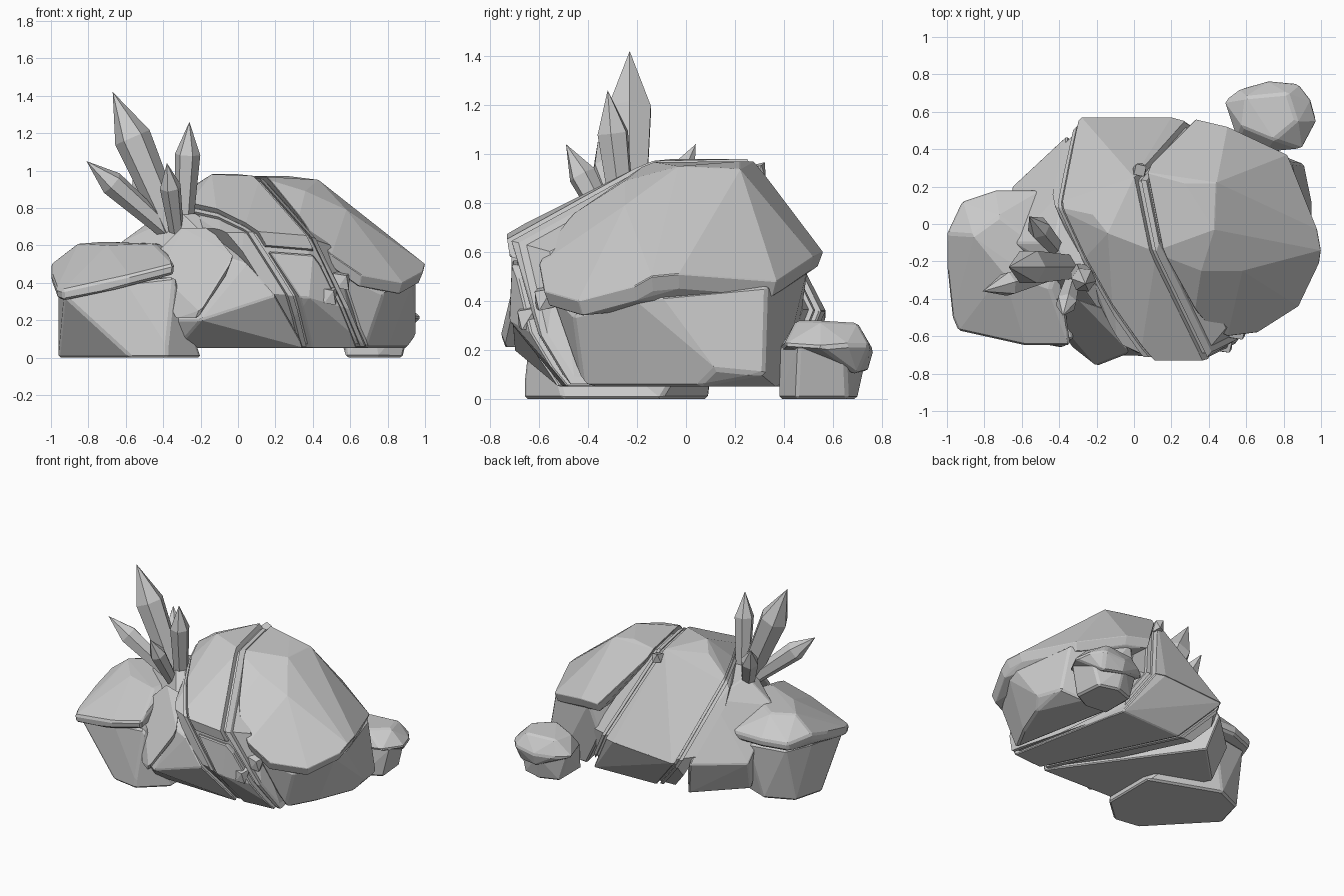
import bpy, bmesh
from mathutils import Vector

# Crack planes (normal, distance) that split the big boulder into three slabs
RIGHT = (Vector((0.87, 0.17, 0.46)), 0.53)
LEFT = (Vector((0.78, 0.38, 0.50)), 0.12)
CENTER = Vector((0.05, 0, 0.45))


def hull(bm):
    res = bmesh.ops.convex_hull(bm, input=bm.verts[:])
    junk = [g for g in res["geom_interior"] + res["geom_unused"] if isinstance(g, bmesh.types.BMVert)]
    bmesh.ops.delete(bm, geom=list(set(junk)), context='VERTS')


def rock(name, points, cuts=(), scale=1.0, bevel=0.012):
    """Convex rock from a few corner points, trimmed by (plane, offset, side) cuts."""
    bm = bmesh.new()
    for p in points:
        bm.verts.new(CENTER + (Vector(p) - CENTER) * scale)
    hull(bm)
    for (n, d), off, side in cuts:
        co = n * ((d + off) / n.length_squared)
        bmesh.ops.bisect_plane(bm, geom=bm.verts[:] + bm.edges[:] + bm.faces[:], dist=1e-5,
                               plane_co=co, plane_no=n * side, clear_inner=True)
        hull(bm)
    bmesh.ops.dissolve_limit(bm, angle_limit=0.09, verts=bm.verts[:], edges=bm.edges[:])
    bmesh.ops.recalc_face_normals(bm, faces=bm.faces[:])
    me = bpy.data.meshes.new(name)
    bm.to_mesh(me)
    bm.free()
    ob = bpy.data.objects.new(name, me)
    bpy.context.collection.objects.link(ob)
    if bevel:
        m = ob.modifiers.new("chipped_edges", 'BEVEL')
        m.width, m.segments, m.limit_method, m.angle_limit = bevel, 1, 'ANGLE', 0.5
    return ob


def lip(points, center, drop=0.07, inset=0.96):
    """Overhanging rim: the points plus a lowered, slightly pulled-in copy."""
    cx, cy = center
    return points + [(cx + (x - cx) * inset, cy + (y - cy) * inset, z - drop) for x, y, z in points]


# Right slab: overhanging shell and inset foot
right_of = [(RIGHT, 0.025, 1)]
rock("right_slab_shell", lip(
    [(0.98, -0.03, 0.51), (1.0, -0.14, 0.5), (0.99, -0.21, 0.46), (0.88, -0.44, 0.4), (0.66, -0.58, 0.44),
     (0.5, -0.6, 0.55), (0.82, 0.37, 0.48), (0.5, 0.52, 0.58), (0.33, 0.56, 0.6)], (0.4, 0), 0.06) +
    [(0.1, -0.15, 0.97), (0.05, 0.28, 0.97), (0.27, 0.22, 0.97), (0.43, -0.03, 0.95), (0.44, 0.22, 0.94),
     (0.36, -0.25, 0.89), (0.58, -0.25, 0.79), (0.32, -0.5, 0.73)], right_of)
rock("right_slab_foot",
     [(0.9, 0.05, 0.05), (0.91, 0.32, 0.1), (0.75, 0.38, 0.05), (0.3, 0.43, 0.05), (0.8, -0.2, 0.05),
      (0.68, -0.42, 0.05), (0.95, -0.1, 0.42), (0.93, -0.2, 0.4), (0.78, -0.46, 0.34), (0.55, -0.56, 0.45),
      (0.84, 0.33, 0.46), (0.45, 0.5, 0.55), (0.95, 0.12, 0.12), (0.2, 0.2, 0.6)], right_of)

# Middle slab: ledge on the front, one long slope down the back
between = [(RIGHT, -0.035, -1), (LEFT, 0.025, 1)]
mid_top = [(-0.14, -0.05, 0.98), (0.0, 0.25, 0.98), (0.25, 0.2, 0.95), (0.12, -0.15, 0.97), (-0.22, 0.05, 0.93),
           (-0.28, -0.2, 0.8), (-0.45, 0.1, 0.76)]
mid_rim = [(-0.1, -0.67, 0.68), (0.03, -0.73, 0.68), (0.4, -0.73, 0.65), (0.55, -0.55, 0.6)]
mid_back = [(-0.28, 0.57, 0.33), (0.2, 0.57, 0.36), (0.45, 0.5, 0.36), (-0.5, 0.35, 0.35)]
mid_foot = [(0.0, -0.71, 0.58), (0.4, -0.71, 0.55), (0.0, -0.73, 0.35), (0.38, -0.72, 0.32), (0.62, -0.6, 0.25),
            (0.7, -0.48, 0.05), (0.2, -0.52, 0.05), (-0.35, 0.4, 0.05), (0.45, 0.43, 0.05)]
rock("middle_slab_shell", mid_top + lip(mid_rim, (0, 0), 0.07, 0.985) + mid_back, between)
rock("middle_slab_foot", mid_foot + mid_back, between)
rock("crack_core", mid_top + mid_rim + mid_back + mid_foot,
     [(RIGHT, 0.08, -1), (LEFT, -0.08, 1)], 0.945, 0)
for side, plane in (("right", RIGHT), ("left", LEFT)):
    rock(side + "_crack_strip", mid_top + mid_rim + mid_back + mid_foot,
         [(plane, -0.014, 1), (plane, 0.008, -1)], 0.975, 0)

# Left slab with its raised front ledge
left_of = [(LEFT, -0.02, -1)]
rock("left_slab",
     [(-0.43, -0.1, 0.76), (-0.3, -0.3, 0.77), (-0.2, -0.3, 0.77), (-0.65, 0.2, 0.28), (-0.36, 0.47, 0.3),
      (-0.36, 0.2, 0.68), (-0.65, -0.1, 0.6), (-0.05, -0.66, 0.53), (0.05, -0.68, 0.5), (0.2, -0.71, 0.33),
      (-0.2, -0.7, 0.2), (-0.33, -0.6, 0.2), (-0.33, -0.5, 0.05), (0.36, -0.52, 0.05), (-0.3, 0.4, 0.05),
      (-0.6, 0.1, 0.05)], left_of)
rock("left_slab_ledge",
     [(-0.33, -0.66, 0.2), (-0.2, -0.76, 0.25), (-0.02, -0.69, 0.54), (-0.22, -0.74, 0.2), (-0.05, -0.68, 0.46),
      (-0.42, -0.5, 0.45), (-0.3, -0.4, 0.7), (-0.15, -0.45, 0.7), (-0.5, -0.4, 0.5)], left_of)

# Left boulder: overhanging cap on an undercut base
rock("left_boulder_cap", lip(
    [(-1.0, -0.05, 0.5), (-1.0, -0.22, 0.45), (-0.97, -0.5, 0.37), (-0.94, -0.57, 0.36), (-0.73, -0.62, 0.4),
     (-0.58, -0.65, 0.44), (-0.34, -0.65, 0.5), (-0.92, 0.12, 0.47), (-0.74, 0.18, 0.48), (-0.5, 0.18, 0.48)],
    (-0.6, -0.2), 0.055, 0.98) +
    [(-0.86, -0.06, 0.61), (-0.72, 0.04, 0.62), (-0.7, -0.26, 0.6), (-0.45, -0.35, 0.61), (-0.4, -0.2, 0.61)])
rock("left_boulder_base",
     [(-0.96, -0.22, 0), (-0.9, 0, 0), (-0.7, 0.09, 0), (-0.2, -0.1, 0), (-0.2, -0.5, 0), (-0.38, -0.66, 0),
      (-0.57, -0.63, 0), (-0.38, -0.66, 0.06), (-0.93, -0.52, 0.33), (-0.6, -0.6, 0.4), (-0.34, -0.62, 0.43),
      (-0.96, -0.1, 0.4), (-0.88, 0.09, 0.4), (-0.6, 0.14, 0.4)])

# Small rock at the back right
rock("small_rock_cap",
     [(0.48, 0.66, 0.2), (0.56, 0.72, 0.2), (0.72, 0.765, 0.2), (0.88, 0.75, 0.22), (0.95, 0.66, 0.22),
      (0.98, 0.55, 0.21), (0.9, 0.4, 0.22), (0.7, 0.38, 0.2), (0.55, 0.45, 0.2), (0.6, 0.68, 0.31),
      (0.82, 0.7, 0.31), (0.87, 0.55, 0.32), (0.75, 0.45, 0.32), (0.58, 0.52, 0.3), (0.72, 0.74, 0.11),
      (0.86, 0.7, 0.1)])
rock("small_rock_base",
     [(0.58, 0.4, 0), (0.58, 0.65, 0), (0.72, 0.7, 0), (0.86, 0.66, 0), (0.88, 0.45, 0), (0.75, 0.38, 0),
      (0.52, 0.64, 0.2), (0.7, 0.74, 0.18), (0.92, 0.65, 0.22), (0.93, 0.46, 0.22), (0.72, 0.38, 0.22),
      (0.56, 0.44, 0.2)])

# Broken chips lodged in the cracks
chips = [((0.55, -0.57, 0.42), 0.06), ((0.48, -0.64, 0.34), 0.06), ((0.03, 0.29, 0.93), 0.045),
         ((-0.17, -0.2, 0.78), 0.06)]
for (x, y, z), r in chips:
    rock("crack_chip", [(x + a * r, y + b * r, z + c * r) for a, b, c in
                        [(-.7, -.6, .5), (.5, -.8, .3), (.8, .4, .5), (-.4, .7, .8), (-.8, .3, -.6),
                         (.3, .8, -.7), (.7, -.5, -1), (-.3, -.7, -.8)]], bevel=0)


def crystal(name, base, tip, radius, shoulder):
    """Six-sided crystal that widens to a shoulder, then ends in a point."""
    base, tip = Vector(base), Vector(tip)
    axis = tip - base
    bm = bmesh.new()
    bmesh.ops.create_circle(bm, cap_ends=True, segments=6, radius=radius * 0.7)
    bottom = bm.faces[:]
    top = bmesh.ops.extrude_face_region(bm, geom=bottom)["geom"]
    ring = [v for v in top if isinstance(v, bmesh.types.BMVert)]
    for v in ring:
        v.co = Vector((v.co.x / 0.7, v.co.y / 0.7, axis.length * shoulder))
    peak = bmesh.ops.poke(bm, faces=[f for f in top if isinstance(f, bmesh.types.BMFace)])["verts"][0]
    peak.co.z = axis.length
    bmesh.ops.recalc_face_normals(bm, faces=bm.faces[:])
    me = bpy.data.meshes.new(name)
    bm.to_mesh(me)
    bm.free()
    ob = bpy.data.objects.new(name, me)
    ob.location = base
    ob.rotation_euler = axis.to_track_quat('Z', 'Y').to_euler()
    bpy.context.collection.objects.link(ob)


# Crystal cluster
crystal("tall_crystal", (-0.34, -0.23, 0.66), (-0.67, -0.23, 1.42), 0.1, 0.68)
crystal("upright_crystal", (-0.29, -0.25, 0.68), (-0.26, -0.32, 1.26), 0.068, 0.7)
crystal("leaning_crystal", (-0.36, -0.23, 0.66), (-0.81, -0.36, 1.05), 0.068, 0.7)
crystal("front_crystal", (-0.33, -0.3, 0.68), (-0.38, -0.49, 1.04), 0.058, 0.65)
crystal("back_crystal", (-0.4, -0.15, 0.66), (-0.56, 0.04, 1.04), 0.062, 0.68)
